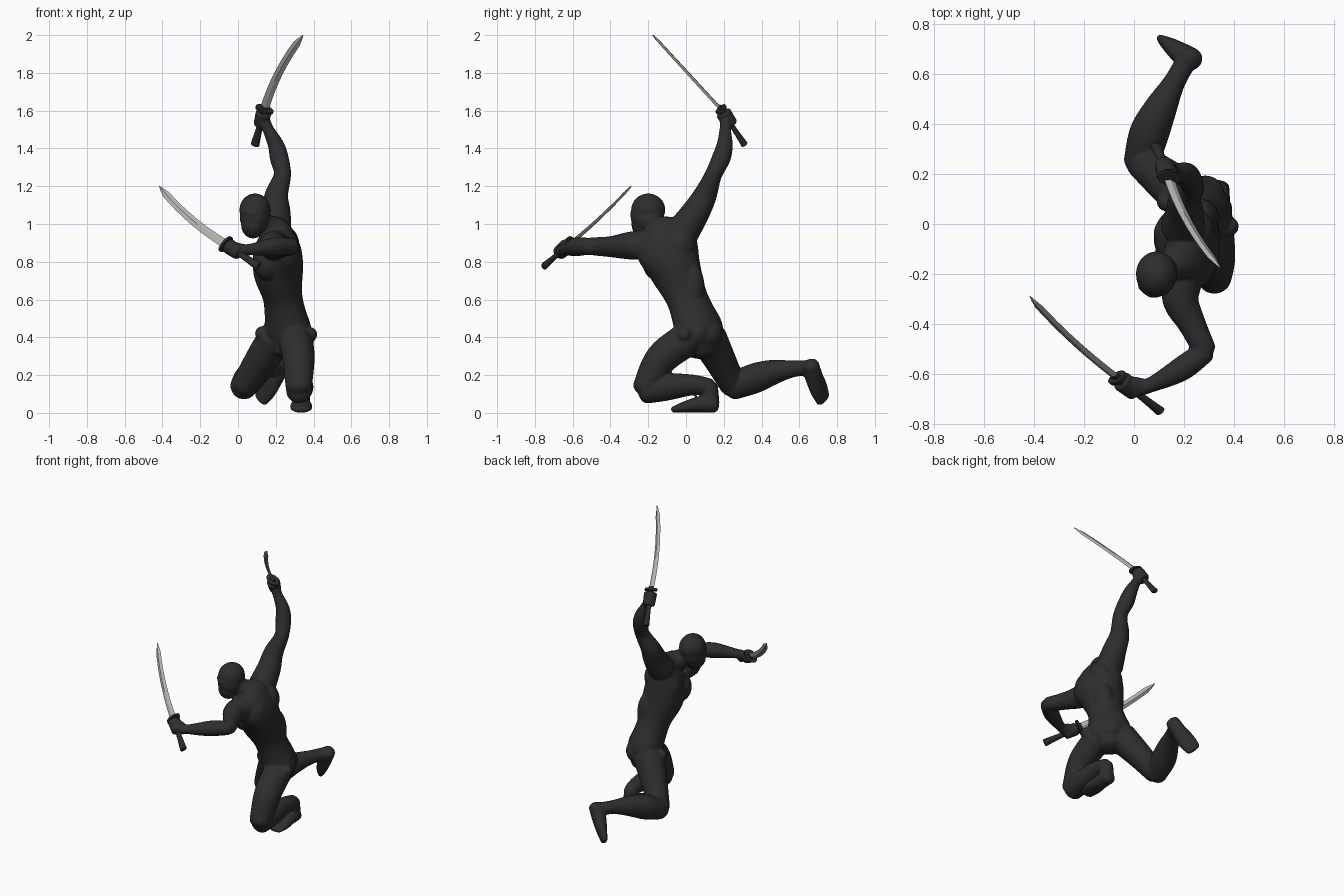
import bpy, bmesh, math
from mathutils import Vector, Matrix

if "Cube" in bpy.data.objects:
    bpy.data.objects.remove(bpy.data.objects["Cube"])

V = Vector


def material(name, c):
    m = bpy.data.materials.new(name)
    m.diffuse_color = (*c, 1)
    m.use_nodes = True
    m.node_tree.nodes["Principled BSDF"].inputs["Base Color"].default_value = m.diffuse_color
    return m


SUIT = material("charcoal suit", (0.027, 0.027, 0.028))
GRIP = material("dark grip", (0.024, 0.024, 0.025))
STEEL = material("steel", (0.46, 0.46, 0.45))


def finish(name, bm, mat, smooth=True):
    bmesh.ops.recalc_face_normals(bm, faces=bm.faces)
    me = bpy.data.meshes.new(name)
    bm.to_mesh(me)
    bm.free()
    me.materials.append(mat)
    for p in me.polygons:
        p.use_smooth = smooth
    ob = bpy.data.objects.new(name, me)
    bpy.context.collection.objects.link(ob)
    return ob


def catmull(pts, steps):
    """Smooth path through points of (x, y, z, half width, half depth)."""
    p = [V(q if len(q) == 5 else (*q, q[3])) for q in pts]
    p = [p[0] * 2 - p[1]] + p + [p[-1] * 2 - p[-2]]
    out = []
    for i in range(1, len(p) - 2):
        a, b, c, d = p[i - 1:i + 3]
        for k in range(steps):
            t = k / steps
            out.append((b * 2 + (c - a) * t + (a * 2 - b * 5 + c * 4 - d) * t ** 2
                        + (b * 3 - a - c * 3 + d) * t ** 3) * 0.5)
    return out + [p[-2]]


def loft(name, pts, side, side2=None, n=20, steps=6, cap=0.6, mat=SUIT, smooth=True):
    """Tube of elliptical rings along a path, with rounded or flat ends."""
    path = catmull(pts, steps) if steps else [V(q) for q in pts]
    m = len(path)
    pos = [V(q[:3]) for q in path]
    side, side2 = V(side), V(side2 or side)
    rings = []
    for i, q in enumerate(path):
        t = (pos[min(i + 1, m - 1)] - pos[max(i - 1, 0)]).normalized()
        s = side.lerp(side2, i / (m - 1))
        b = (s - t * s.dot(t)).normalized()
        ring = [(pos[i], b * q[3], t.cross(b) * q[4])]
        if cap and i in (0, m - 1):
            sign = -1 if i == 0 else 1
            r = min(q[3], q[4]) * cap
            ring += [(pos[i] + t * sign * r * math.sin(a), b * q[3] * math.cos(a),
                      t.cross(b) * q[4] * math.cos(a)) for a in (0.45, 0.9, 1.3)]
            if i == 0:
                ring.reverse()
        rings += ring
    bm = bmesh.new()
    vs = [[bm.verts.new(c + u * math.cos(2 * math.pi * k / n) + w * math.sin(2 * math.pi * k / n))
           for k in range(n)] for c, u, w in rings]
    for r0, r1 in zip(vs, vs[1:]):
        for k in range(n):
            j = (k + 1) % n
            bm.faces.new((r0[k], r0[j], r1[j], r1[k]))
    bm.faces.new(vs[0][::-1])
    bm.faces.new(vs[-1])
    return finish(name, bm, mat, smooth)


def ball(name, c, r):
    r = (r, r, r) if isinstance(r, float) else r
    bm = bmesh.new()
    bmesh.ops.create_uvsphere(bm, u_segments=24, v_segments=16, radius=1,
                              matrix=Matrix.Translation(c) @ Matrix.Diagonal((*r, 1)))
    return finish(name, bm, SUIT)


def ring(name, c, axis, R, r):
    """Closed ring: one finger wrapped round a grip."""
    q = V((0, 0, 1)).rotation_difference(axis)
    bm = bmesh.new()
    n, k = 20, 8
    vs = [[bm.verts.new(c + q @ V(((R + r * math.cos(b)) * math.cos(a),
                                   (R + r * math.cos(b)) * math.sin(a), r * math.sin(b))))
           for b in (2 * math.pi * j / k for j in range(k))]
          for a in (2 * math.pi * i / n for i in range(n))]
    for i in range(n):
        for j in range(k):
            i2, j2 = (i + 1) % n, (j + 1) % k
            bm.faces.new((vs[i][j], vs[i2][j], vs[i2][j2], vs[i][j2]))
    return finish(name, bm, SUIT)


body = []
Z, X = (0, 0, 1), (1, 0, 0)

# torso: hips face diagonally, chest faces -x
body.append(loft("torso", [
    (.26, .08, .34, .09, .09), (.265, .07, .43, .14, .112), (.25, .035, .53, .122, .104),
    (.235, 0, .62, .114, .104), (.213, -.054, .75, .138, .132), (.213, -.10, .87, .168, .118),
    (.2, -.13, .95, .13, .088), (.16, -.16, .985, .068, .064), (.12, -.185, 1.01, .058, .058)],
    (.7, -.7, 0), (0, -.91, -.41)))
for c, r in [((.16, -.15, .80), (.082, .082, .1)), ((.16, -.04, .84), (.082, .082, .1)),   # chest
             ((.25, -.16, .86), (.08, .08, .1)), ((.245, -.03, .89), (.08, .08, .1)),      # upper back
             ((.27, .03, .65), (.07, .07, .15)),                       # lower back
             ((.32, .055, .42), .075), ((.285, .115, .42), .08),       # buttocks
             ((.38, -.01, .415), .04), ((.13, .09, .42), .04)]:        # hip joints
    body.append(ball("muscle", c, r))

# egg-shaped masked head with a low brow
body += [ball("head", (.09, -.2, 1.075), (.083, .091, .087)),
         ball("face", (.088, -.206, 1.04), (.08, .088, .09)),
         ball("jaw", (.08, -.215, .995), (.064, .074, .072)),
         loft("brow", [(.13, -.272, 1.065, .011), (.07, -.286, 1.055, .011),
                       (.022, -.25, 1.065, .011)], Z, n=10)]

# arms
body.append(loft("left_upper_arm", [(.195, -.22, .89, .08), (.187, -.305, .885, .073),
                                    (.232, -.40, .88, .056), (.283, -.505, .882, .047)], Z))
body.append(loft("left_forearm", [(.284, -.512, .882, .045), (.2, -.574, .88, .05),
                                  (.13, -.614, .872, .041), (.065, -.645, .865, .031),
                                  (.03, -.655, .86, .034)], Z))
body.append(loft("right_arm", [
    (.195, -.01, .97, .088), (.203, .05, 1.06, .076), (.203, .10, 1.15, .063), (.235, .145, 1.26, .046),
    (.218, .187, 1.35, .05), (.2, .205, 1.42, .043), (.16, .208, 1.5, .031),
    (.14, .213, 1.54, .034)], X))

# left leg: deep crouch on a flat foot
body.append(loft("left_thigh", [(.305, .01, .395, .092), (.32, -.132, .285, .086),
                                (.322, -.217, .128, .069)], X))
body.append(loft("left_shin", [(.322, -.215, .115, .067), (.328, -.1, .137, .072),
                               (.335, .03, .148, .056), (.335, .125, .14, .044)], X))
body.append(loft("left_heel", [(.335, .125, .14, .045), (.335, .13, .05, .048)], X))
body.append(loft("left_foot", [(.335, .15, .043, .048, .043), (.335, .08, .044, .051, .044),
                               (.335, 0, .032, .06, .032), (.335, -.07, .017, .048, .016)], X))

# right leg: kneeling, shin trailing behind
body.append(loft("right_thigh", [(.2, .12, .39, .1), (.12, .18, .28, .085),
                                 (.032, .25, .143, .069)], (1, -.6, 0)))
body.append(loft("right_shin", [(.028, .245, .138, .071), (.06, .36, .182, .08), (.105, .46, .215, .067),
                                (.16, .565, .233, .045), (.205, .645, .238, .042)], (1, -.5, 0)))
body.append(loft("right_foot", [(.235, .66, .255, .045, .044), (.198, .676, .195, .05, .046),
                                (.158, .703, .128, .058, .035), (.12, .728, .07, .05, .02)],
                 (.58, -.58, -.58)))


def sword(label, pommel, guard, tip, w, sag, twist):
    """Curved sword: w is the bulge side, twist turns the blade's width away from it."""
    p, g, t, w = V(pommel), V(guard), V(tip), V(w).normalized()
    d = (g - p).normalized()
    wide = w + (t - g).normalized().cross(w) * twist
    pts = []
    for i in range(17):
        u = i / 16
        c = g.lerp(t, u) + w * sag * 4 * u * (1 - u)
        half = .024 - .005 * u
        if u > .9:
            half = max(half * (1 - (u - .9) / .1), .0015)
        pts.append((*c, half, .007 if u < .95 else .003))
    loft(label + "_blade", pts, wide, n=4, steps=0, cap=0, mat=STEEL, smooth=False)
    loft(label + "_guard", [(*(g - d * .007), .05, .03), (*(g + d * .007), .05, .03)],
         wide, n=24, steps=0, cap=0, mat=GRIP, smooth=False)
    loft(label + "_collar", [(*g, .024, .011), (*(g + d * .02), .023, .009)],
         wide, n=12, steps=0, cap=0, mat=GRIP, smooth=False)
    loft(label + "_handle", [(*p, .024, .018), (*p.lerp(g, .12), .022, .016),
                             (*p.lerp(g, .5), .017, .013), (*g, .019, .014)],
         wide, n=12, cap=.3, mat=GRIP)


def fist(label, pommel, guard, wrist):
    """Four fingers and a thumb closed round the handle."""
    p, g, wr = V(pommel), V(guard), V(wrist)
    d = (g - p).normalized()
    for i in range(4):
        body.append(ring(label + "_finger", g - d * (.028 + .022 * i), d, .031 - .0012 * i, .013))
    mid = g - d * .06
    body.append(loft(label + "_palm", [(*wr, .033, .028), (*wr.lerp(mid, .5), .044, .032),
                                       (*mid, .04, .03)], d))
    off = (wr - mid).normalized() * .03
    body.append(loft(label + "_thumb", [(*(wr + d * .01), .015), (*(mid + d * .03 + off), .015),
                                        (*(g - d * .02 + off * .5), .012)], (.3, .5, .8), n=10))


for label, pom, gd, tip, w, sag, twist, wrist in [
        ("left_sword", (.105, -.75, .778), (-.065, -.617, .893), (-.417, -.29, 1.2),
         (-.7, -.15, -.65), .021, 0, (.04, -.652, .86)),
        ("right_sword", (.09, .31, 1.42), (.14, .185, 1.607), (.345, -.175, 2.0),
         (-1, -.26, .28), .023, -.4, (.145, .212, 1.53))]:
    sword(label, pom, gd, tip, w, sag, twist)
    fist(label[:-6] + "_hand", pom, gd, wrist)

# fuse all body parts into one smooth skin
bpy.ops.object.select_all(action='DESELECT')
for o in body:
    o.select_set(True)
bpy.context.view_layer.objects.active = body[0]
bpy.ops.object.join()
skin = bpy.context.view_layer.objects.active
skin.name = "fighter_body"
rm = skin.modifiers.new("fuse", 'REMESH')
rm.mode = 'VOXEL'
rm.voxel_size = .0065
rm.use_smooth_shade = True
sm = skin.modifiers.new("soften", 'SMOOTH')
sm.factor, sm.iterations = .5, 10
for m in ("fuse", "soften"):
    bpy.ops.object.modifier_apply(modifier=m)
skin.data.materials.clear()
skin.data.materials.append(SUIT)
for f in skin.data.polygons:
    f.material_index = 0
    f.use_smooth = True
